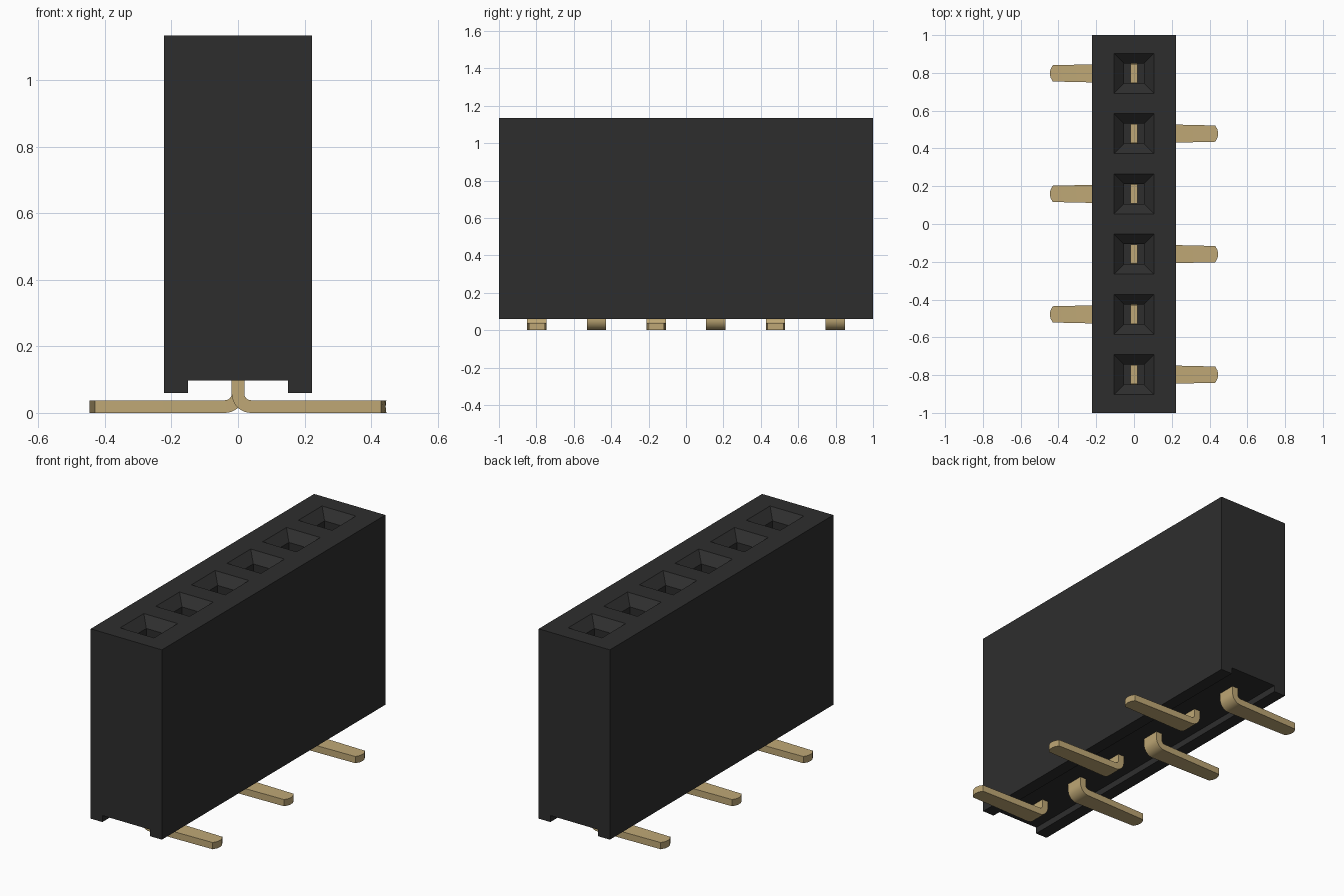
import bpy, bmesh, math
from mathutils import Vector

cube = bpy.data.objects.get("Cube")
if cube:
    bpy.data.objects.remove(cube, do_unlink=True)

COUNT, PITCH = 6, 0.319
HALF_W, TOP, BOTTOM, GROOVE = 0.223, 1.135, 0.06, 0.097


def material(name, color):
    mat = bpy.data.materials.new(name)
    mat.use_nodes = True
    mat.diffuse_color = color
    mat.node_tree.nodes["Principled BSDF"].inputs["Base Color"].default_value = color
    return mat


black = material("black plastic", (0.027, 0.027, 0.027, 1))
gold = material("gold metal", (0.52, 0.39, 0.18, 1))


def finish(bm, name, mat):
    bmesh.ops.recalc_face_normals(bm, faces=bm.faces)
    mesh = bpy.data.meshes.new(name)
    bm.to_mesh(mesh)
    bm.free()
    mesh.materials.append(mat)
    obj = bpy.data.objects.new(name, mesh)
    bpy.context.collection.objects.link(obj)
    return obj


def loft(bm, rings):
    """Skin a list of closed rings and cap both ends."""
    rows = [[bm.verts.new(p) for p in ring] for ring in rings]
    n = len(rows[0])
    for a, b in zip(rows, rows[1:]):
        for i in range(n):
            j = (i + 1) % n
            bm.faces.new((a[i], a[j], b[j], b[i]))
    bm.faces.new(rows[0])
    bm.faces.new(rows[-1])


centres = [(i - (COUNT - 1) / 2) * PITCH for i in range(COUNT)]

# Housing: grooved section run along y, one segment per socket
half = [(HALF_W, TOP), (HALF_W, BOTTOM), (0.15, BOTTOM), (0.15, GROOVE)]
section = half + [(-x, z) for x, z in reversed(half)]
stations = [-1] + [y + PITCH / 2 for y in centres[:-1]] + [1]
bm = bmesh.new()
loft(bm, [[(x, y, z) for x, z in section] for y in stations])
bmesh.ops.recalc_face_normals(bm, faces=bm.faces)
tops = [f for f in bm.faces if all(v.co.z > TOP - 0.001 for v in f.verts)]
tops.sort(key=lambda f: f.calc_center_median().y)

# Sockets: square mouth, funnel, then a deep straight hole
for face, y in zip(tops, centres):
    for size, z in ((0.106, TOP), (0.053, TOP - 0.05), (0.053, 0.3)):
        face = bmesh.ops.extrude_discrete_faces(bm, faces=[face])["faces"][0]
        for v in face.verts:
            v.co = (math.copysign(size, v.co.x),
                    y + math.copysign(size, v.co.y - y), z)
finish(bm, "housing", black)

# Contact pins: upright strip, round bend, tapered foot with a bowed tip
THICK, INNER, STEPS, REACH = 0.038, 0.02, 8, 0.43
ACROSS = [-1, -0.5, 0, 0.5, 1]


def pin(name, y, side):
    cx, cz = THICK / 2 + INNER, THICK + INNER
    # each station: outer point, inner point, half width, tip bow
    path = [((-THICK / 2, 0.8), (THICK / 2, 0.8), 0.05, 0)]
    for i in range(STEPS + 1):
        a = math.pi / 2 * i / STEPS
        d = Vector((-math.cos(a), -math.sin(a)))
        c = Vector((cx, cz))
        path.append((c + d * (INNER + THICK), c + d * INNER, 0.052, 0))
    path.append(((REACH, 0), (REACH, THICK), 0.043, 0.016))
    rings = []
    for outer, inner, w, bow in path:
        def edge(p, ts):
            return [(side * (p[0] + bow * (1 - t * t)), y + w * t, p[1]) for t in ts]
        rings.append(edge(outer, ACROSS) + edge(inner, ACROSS[::-1]))
    bm = bmesh.new()
    loft(bm, rings)
    return finish(bm, name, gold)


bpy.ops.object.select_all(action="DESELECT")
for i, y in enumerate(centres):
    obj = pin(f"contact_pin_{i + 1}", y, 1 if i % 2 == 0 else -1)
    obj.select_set(True)
    bpy.context.view_layer.objects.active = obj
bpy.ops.object.shade_smooth_by_angle(angle=math.radians(30))
